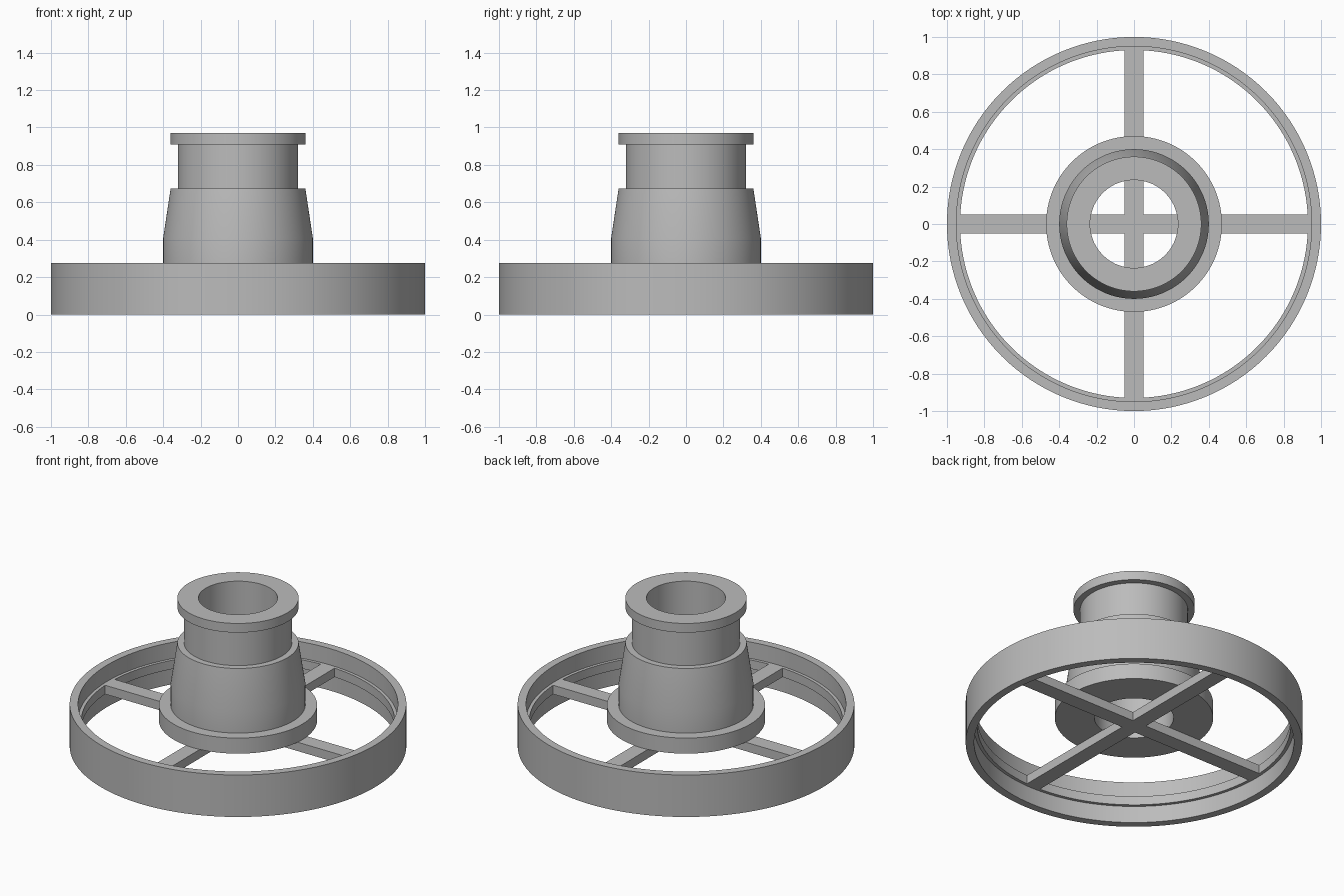
import bpy, bmesh, math

if "Cube" in bpy.data.objects:
    bpy.data.objects.remove(bpy.data.objects["Cube"])

SEGMENTS = 128

metal = bpy.data.materials.new("grey_metal")
metal.diffuse_color = (0.5, 0.5, 0.5, 1.0)
metal.use_nodes = True
metal.node_tree.nodes["Principled BSDF"].inputs["Base Color"].default_value = metal.diffuse_color


def finish(name, bm):
    """Turn a bmesh into a shaded object."""
    bmesh.ops.recalc_face_normals(bm, faces=bm.faces)
    mesh = bpy.data.meshes.new(name)
    bm.to_mesh(mesh)
    bm.free()
    mesh.materials.append(metal)
    obj = bpy.data.objects.new(name, mesh)
    bpy.context.collection.objects.link(obj)
    bpy.ops.object.select_all(action='DESELECT')
    obj.select_set(True)
    bpy.context.view_layer.objects.active = obj
    bpy.ops.object.shade_smooth_by_angle(angle=math.radians(30))
    return obj


def lathe(name, profile):
    """Revolve a closed (radius, height) profile around z."""
    bm = bmesh.new()
    rings = []
    for i in range(SEGMENTS):
        a = 2 * math.pi * i / SEGMENTS
        rings.append([bm.verts.new((r * math.cos(a), r * math.sin(a), z))
                      for r, z in profile])
    n = len(profile)
    for i in range(SEGMENTS):
        p, q = rings[i], rings[(i + 1) % SEGMENTS]
        for j in range(n):
            k = (j + 1) % n
            bm.faces.new((p[j], q[j], q[k], p[k]))
    return finish(name, bm)


SPOKE_LOW, SPOKE_HIGH = 0.11, 0.168

# Outer rim with a thin inner ledge that carries the spokes
lathe("rim", [(1.0, 0), (1.0, 0.275), (0.95, 0.275), (0.95, SPOKE_HIGH),
              (0.93, SPOKE_HIGH), (0.93, SPOKE_LOW), (0.95, SPOKE_LOW), (0.95, 0)])

# Hollow hub: base flange, tapered body, neck and top collar
lathe("hub", [(0.235, SPOKE_HIGH), (0.47, SPOKE_HIGH), (0.47, 0.27), (0.4, 0.27),
              (0.4, 0.41), (0.36, 0.675), (0.32, 0.675), (0.32, 0.91),
              (0.36, 0.91), (0.36, 0.97), (0.235, 0.97)])

# Four spokes as one extruded cross
bm = bmesh.new()
w, length = 0.05, 0.935
corners = []
for i in range(4):
    c, s = round(math.cos(i * math.pi / 2)), round(math.sin(i * math.pi / 2))
    for x, y in ((length, -w), (length, w), (w, w)):
        corners.append(bm.verts.new((c * x - s * y, s * x + c * y, SPOKE_LOW)))
base = bm.faces.new(corners)
top = bmesh.ops.extrude_face_region(bm, geom=[base], use_keep_orig=True)["geom"]
bmesh.ops.translate(bm, verts=[v for v in top if isinstance(v, bmesh.types.BMVert)],
                    vec=(0, 0, SPOKE_HIGH - SPOKE_LOW))
finish("spokes", bm)
